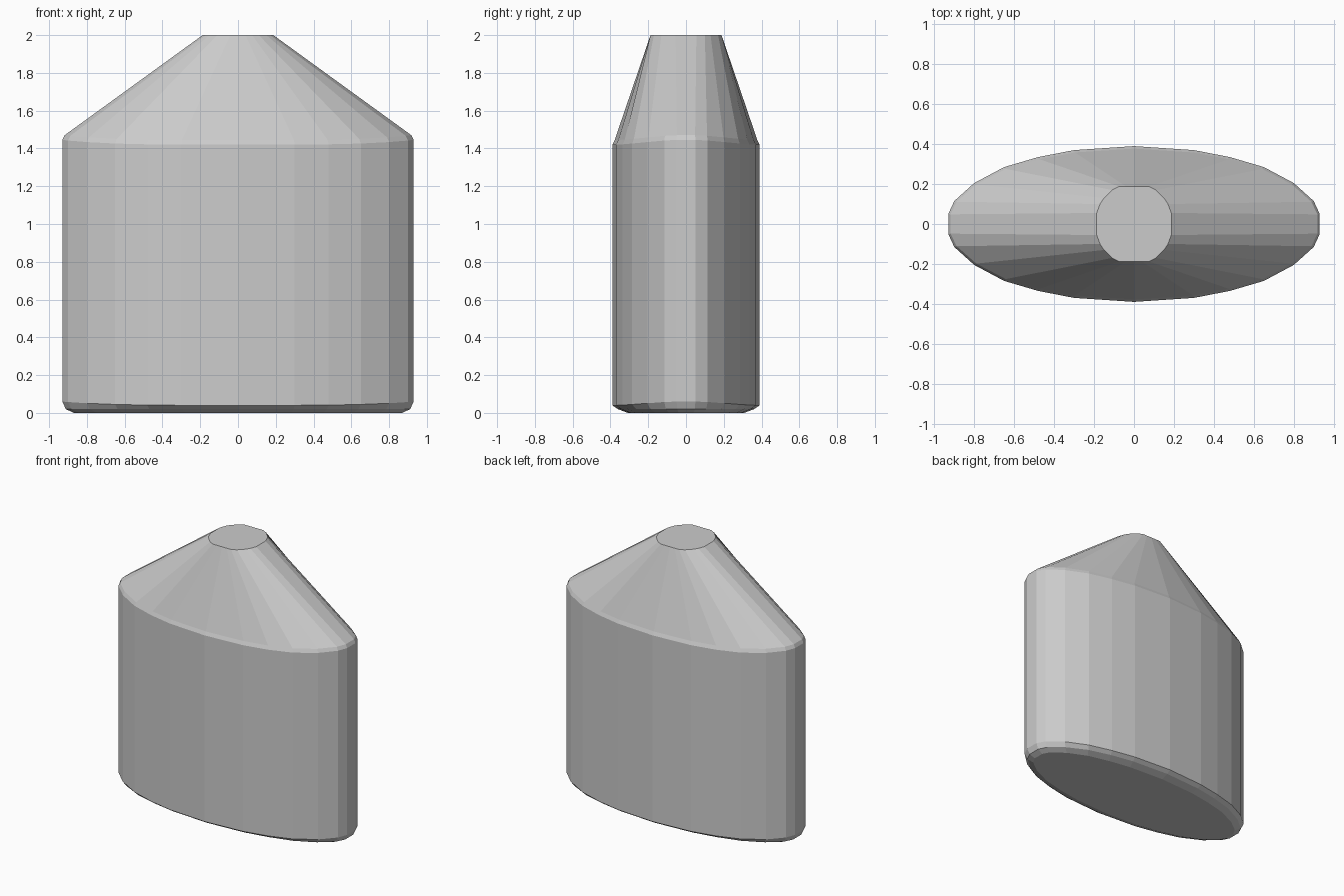
import bpy
import bmesh

default = bpy.data.objects.get("Cube")
if default:
    bpy.data.objects.remove(default, do_unlink=True)

# Quarter outlines, from the middle of the broad side round to the narrow end
BODY = [(0, .39), (.3, .37), (.48, .335), (.65, .285), (.8, .205), (.9, .115), (.93, .05)]
TOP = [(0, .188), (.04, .188), (.075, .188), (.11, .17), (.15, .13), (.17, .1), (.187, .055)]


def full_loop(quarter):
    """Mirror a quarter outline into a closed loop."""
    half = quarter + [(x, -y) for x, y in reversed(quarter)]
    return half + [(-x, y) for x, y in reversed(half[1:-1])]


def body_ring(sx, sy, z, end_lift=0):
    """Scaled body outline, raised a little towards the narrow ends."""
    return [(x * sx, y * sy, z + end_lift * (abs(x) / .93) ** 4)
            for x, y in full_loop(BODY)]


# Rings from the base up: chamfered foot, straight wall, shoulder, round top
rings = [
    body_ring(.935, .79, 0),
    body_ring(.98, .925, .02),
    body_ring(1, 1, .04, .02),
    body_ring(1, 1, 1.42, .025),
    body_ring(.987, .968, 1.445, .025),
    [(x, y, 2) for x, y in full_loop(TOP)],
]

bm = bmesh.new()
loops = [[bm.verts.new(co) for co in ring] for ring in rings]
count = len(loops[0])
for low, high in zip(loops, loops[1:]):
    for i in range(count):
        j = (i + 1) % count
        bm.faces.new((low[i], low[j], high[j], high[i]))
bm.faces.new(loops[0])
bm.faces.new(loops[-1])
bmesh.ops.recalc_face_normals(bm, faces=bm.faces[:])

mesh = bpy.data.meshes.new("tapered_body")
bm.to_mesh(mesh)
bm.free()
body = bpy.data.objects.new("tapered_body", mesh)
bpy.context.collection.objects.link(body)

# Plain light grey
grey = bpy.data.materials.new("light_grey")
grey.use_nodes = True
colour = (.6, .6, .6, 1)
grey.diffuse_color = colour
grey.node_tree.nodes["Principled BSDF"].inputs["Base Color"].default_value = colour
mesh.materials.append(grey)
